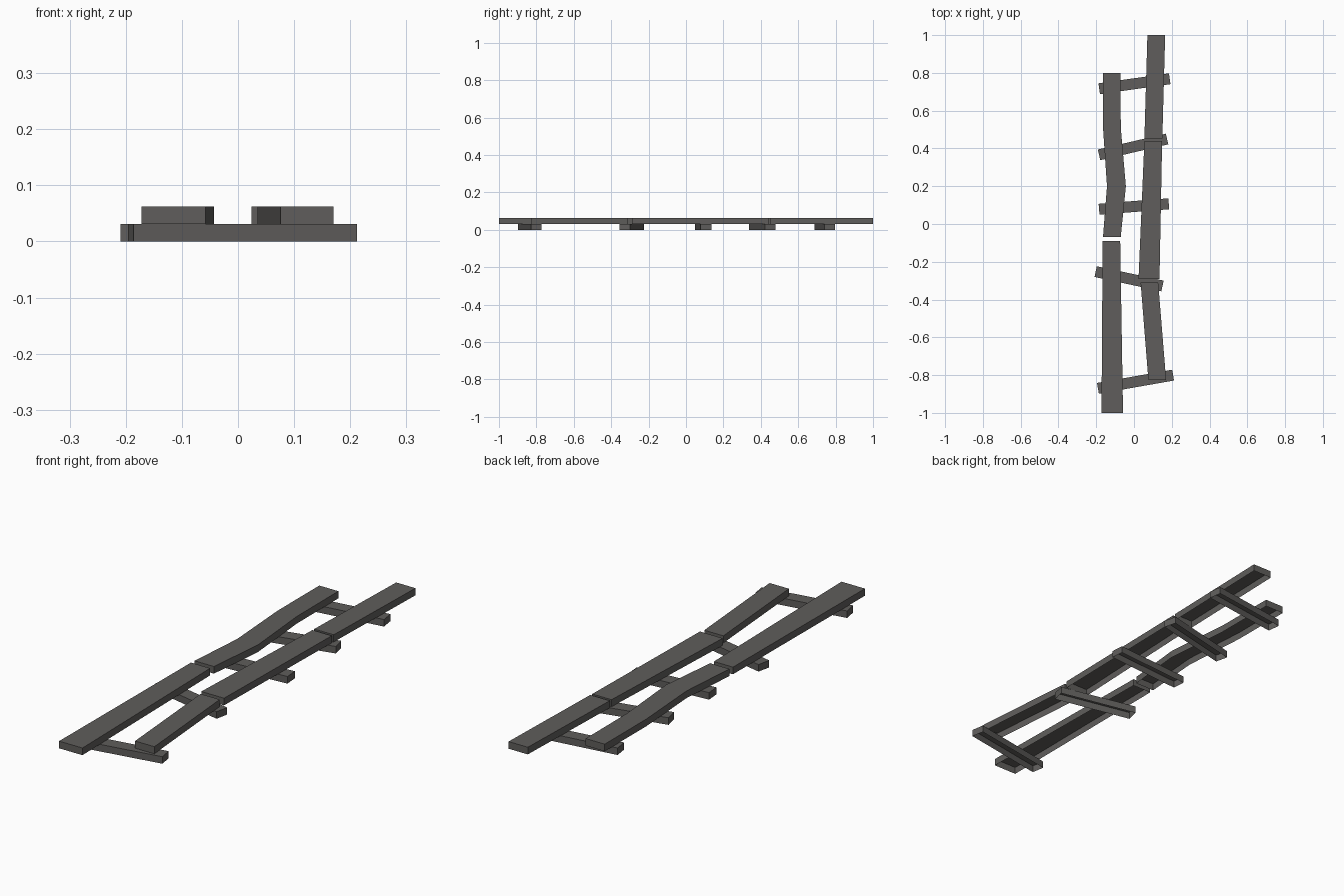
import bpy
from mathutils import Vector

if "Cube" in bpy.data.objects:
    bpy.data.objects.remove(bpy.data.objects["Cube"])

wood = bpy.data.materials.new("dark weathered grey")
wood.diffuse_color = (0.115, 0.111, 0.106, 1)
wood.use_nodes = True
wood.node_tree.nodes["Principled BSDF"].inputs["Base Color"].default_value = wood.diffuse_color


def strip(name, stations, z0, z1):
    """Flat beam, open underneath, through (left point, right point) stations."""
    n = len(stations)
    loop = [r for l, r in stations] + [l for l, r in reversed(stations)]
    m = len(loop)
    verts = [(x, y, z0) for x, y in loop] + [(x, y, z1) for x, y in loop]
    # side walls
    faces = [(i, (i + 1) % m, m + (i + 1) % m, m + i) for i in range(m)]
    # top, one quad per segment
    faces += [(m + i, m + i + 1, m + m - 2 - i, m + m - 1 - i) for i in range(n - 1)]
    mesh = bpy.data.meshes.new(name)
    mesh.from_pydata(verts, [], faces)
    mesh.materials.append(wood)
    obj = bpy.data.objects.new(name, mesh)
    bpy.context.collection.objects.link(obj)


def plank(name, rows):
    """Lengthwise plank from rows of (y, left x, right x), front to back."""
    strip(name, [((a, y), (b, y)) for y, a, b in rows], 0.031, 0.0625)


def crossbeam(name, a, b, width=0.058):
    """Straight beam between two end centres."""
    a, b = Vector(a), Vector(b)
    d = (b - a).normalized()
    side = Vector((-d.y, d.x)) * width / 2
    strip(name, [(p + side, p - side) for p in (a, b)], 0.0, 0.031)


# Left row of planks
plank("left_plank_front", [(-1.0, -0.172, -0.058), (-0.09, -0.166, -0.073)])
plank("left_plank_back_bent", [(-0.068, -0.164, -0.07), (0.2, -0.143, -0.043),
                               (0.51, -0.164, -0.07), (0.8, -0.164, -0.071)])

# Right row of planks
plank("right_plank_front", [(-0.825, 0.076, 0.17), (-0.31, 0.035, 0.128)])
plank("right_plank_middle", [(-0.29, 0.024, 0.135), (0.44, 0.055, 0.149)])
plank("right_plank_back", [(0.452, 0.055, 0.15), (1.0, 0.071, 0.165)])

# Crooked crossbeams, front to back
ends = [((-0.191, -0.87), (0.207, -0.8)),
        ((-0.203, -0.252), (0.151, -0.328)),
        ((-0.185, 0.078), (0.184, 0.107)),
        ((-0.185, 0.366), (0.175, 0.45)),
        ((-0.184, 0.716), (0.189, 0.769))]
for i, (a, b) in enumerate(ends):
    crossbeam(f"crossbeam_{i + 1}", a, b)
